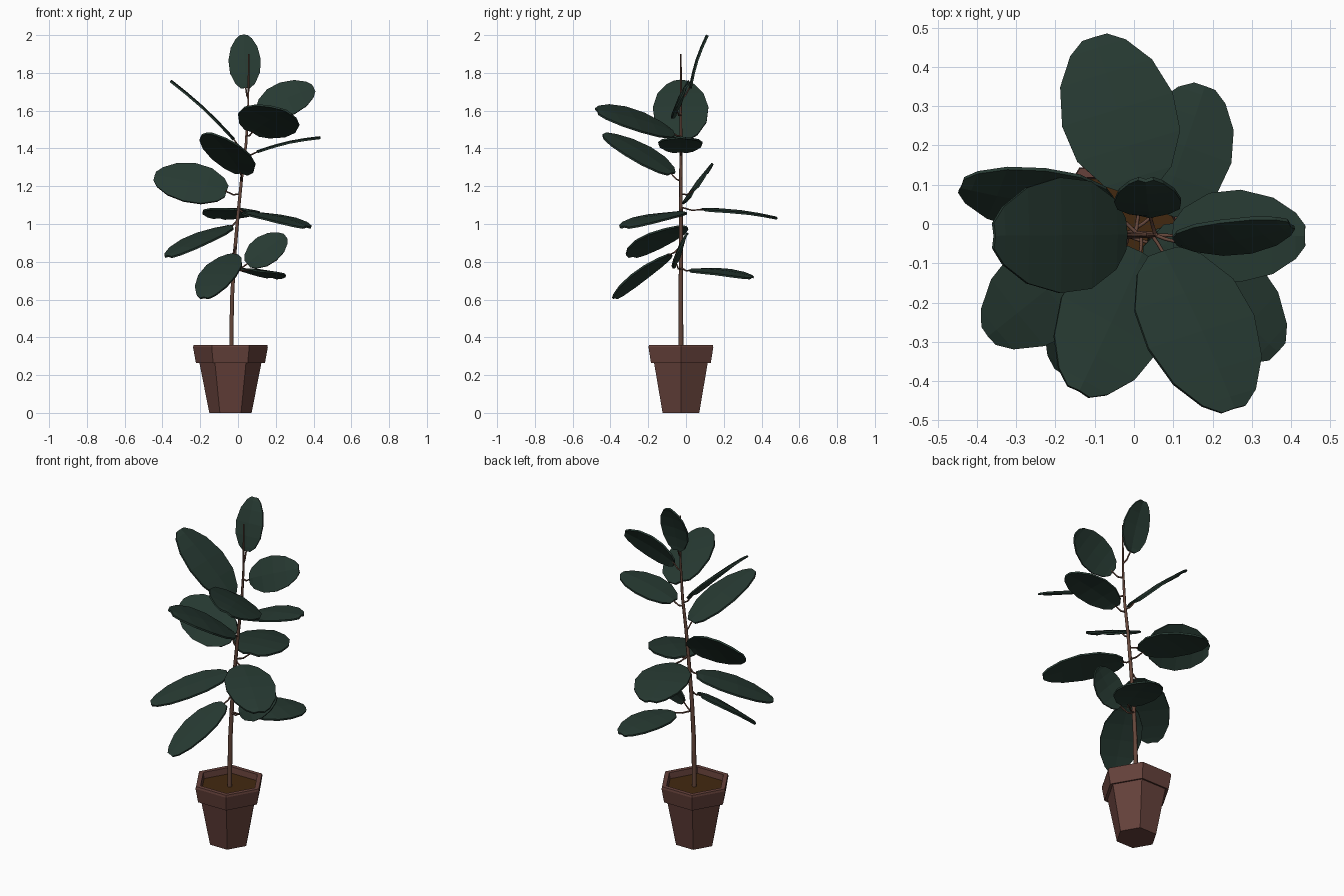
import bpy, bmesh, math
from mathutils import Vector

if "Cube" in bpy.data.objects:
    bpy.data.objects.remove(bpy.data.objects["Cube"])

CX, CY = -0.04, -0.027


def material(name, rgb):
    m = bpy.data.materials.new(name)
    m.diffuse_color = (*rgb, 1)
    m.use_nodes = True
    m.node_tree.nodes["Principled BSDF"].inputs["Base Color"].default_value = m.diffuse_color
    return m


LEAF = material("dark_leaf_green", (0.020, 0.042, 0.032))
CLAY = material("pot_clay", (0.13, 0.053, 0.043))
SOIL = material("soil_brown", (0.055, 0.022, 0.005))
BARK = material("bark_brown", (0.13, 0.062, 0.043))


def finish(bm, name, mat):
    bmesh.ops.recalc_face_normals(bm, faces=bm.faces)
    me = bpy.data.meshes.new(name)
    bm.to_mesh(me)
    bm.free()
    me.materials.append(mat)
    ob = bpy.data.objects.new(name, me)
    bpy.context.collection.objects.link(ob)
    return ob


def lathe(name, profile, mat, sides=6):
    """Stack of polygon rings (radius, z), capped at both ends."""
    bm = bmesh.new()
    rings = [[bm.verts.new((CX + r * math.cos(2 * math.pi * i / sides),
                            CY + r * math.sin(2 * math.pi * i / sides), z))
              for i in range(sides)] for r, z in profile]
    for a, b in zip(rings, rings[1:]):
        for i in range(sides):
            j = (i + 1) % sides
            bm.faces.new((a[i], a[j], b[j], b[i]))
    bm.faces.new(rings[0])
    bm.faces.new(rings[-1])
    return finish(bm, name, mat)


def tube(name, points, mat):
    """Six-sided tapered tube through (point, radius) pairs."""
    cu = bpy.data.curves.new(name, 'CURVE')
    cu.dimensions = '3D'
    cu.bevel_depth = 1.0
    cu.bevel_resolution = 1
    cu.use_fill_caps = True
    sp = cu.splines.new('POLY')
    sp.points.add(len(points) - 1)
    for p, (co, r) in zip(sp.points, points):
        p.co = (*co, 1)
        p.radius = r
    cu.materials.append(mat)
    ob = bpy.data.objects.new(name, cu)
    bpy.context.collection.objects.link(ob)
    bpy.ops.object.select_all(action='DESELECT')
    ob.select_set(True)
    bpy.context.view_layer.objects.active = ob
    bpy.ops.object.convert(target='MESH')


# Hexagonal pot with rim, and the soil inside it
lathe("pot", [(0.112, 0), (0.165, 0.27), (0.183, 0.265), (0.198, 0.348),
              (0.195, 0.36), (0.168, 0.36), (0.16, 0.30)], CLAY)
lathe("soil", [(0.158, 0.302), (0.163, 0.325)], SOIL)

# Leaning trunk: (x, z, radius)
TRUNK = [(-0.036, 0.30, 0.013), (-0.032, 0.60, 0.012), (-0.02, 0.82, 0.011),
         (0.0, 1.05, 0.010), (0.02, 1.25, 0.009), (0.042, 1.42, 0.008),
         (0.054, 1.62, 0.006), (0.057, 1.90, 0.004)]
tube("trunk", [(Vector((x, CY, z)), r) for x, z, r in TRUNK], BARK)


def trunk_at(z):
    for (x0, z0, _), (x1, z1, _) in zip(TRUNK, TRUNK[1:]):
        if z <= z1:
            return Vector((x0 + (x1 - x0) * (z - z0) / (z1 - z0), CY, z))


# Half-width of a leaf along its length
OUTLINE = [(0, 0.28), (0.08, 0.60), (0.28, 0.93), (0.52, 1.0),
           (0.76, 0.83), (0.93, 0.50), (1, 0.22)]


def leaf(name, base, tip, side):
    base, tip, side = Vector(base), Vector(tip), Vector(side)
    axis = tip - base
    width = side.length
    side = (side - side.project(axis)).normalized() * width
    up = axis.cross(side).normalized()
    if up.z < 0:
        up.negate()
    bm = bmesh.new()
    rows = []
    for t, w in OUTLINE:
        c = base + axis * t + up * 0.012 * math.sin(math.pi * t)
        rows.append([bm.verts.new(c + side * w * s - up * 0.006 * abs(s))
                     for s in (-1, 0, 1)])
    for a, b in zip(rows, rows[1:]):
        for i in (0, 1):
            bm.faces.new((a[i], a[i + 1], b[i + 1], b[i]))
    ob = finish(bm, name, LEAF)
    mod = ob.modifiers.new("thickness", 'SOLIDIFY')
    mod.thickness = 0.01
    mod.offset = 0
    # Curved stalk from trunk to leaf base
    start = trunk_at(base.z - 0.2 * axis.z)
    mid = (start + base) / 2 - Vector((0, 0, 0.012))
    tube(name + "_stalk", [(start, 0.005), (mid, 0.0045),
                           (base + axis * 0.04, 0.004)], BARK)


# Leaves: base, tip, half-width vector
LEAVES = [
    ((0.04, 0.02, 1.72), (0.03, 0.11, 2.0), (0.085, 0, 0)),
    ((0.11, -0.05, 1.60), (0.40, -0.005, 1.72), (-0.03, 0.04, 0.085)),
    ((0.075, -0.07, 1.49), (0.255, -0.47, 1.60), (0.125, 0.06, -0.07)),
    ((0.10, -0.03, 1.385), (0.435, -0.03, 1.46), (0, 0.117, 0)),
    ((-0.02, -0.027, 1.45), (-0.355, -0.03, 1.76), (0, 0.147, 0)),
    ((0.02, -0.075, 1.27), (-0.14, -0.425, 1.48), (0.125, -0.065, -0.02)),
    ((-0.06, 0.04, 1.175), (-0.44, 0.095, 1.255), (0.03, 0.075, 0.10)),
    ((0.02, 0.09, 1.08), (-0.10, 0.475, 1.035), (0.14, 0.045, -0.01)),
    ((0.05, -0.03, 1.065), (0.365, -0.325, 0.985), (0.09, 0.1, 0)),
    ((-0.05, -0.03, 0.99), (-0.37, -0.285, 0.83), (0.085, -0.1, 0)),
    ((-0.03, -0.09, 0.84), (-0.18, -0.38, 0.61), (0.1, -0.05, 0)),
    ((0.05, -0.055, 0.79), (0.25, -0.005, 0.935), (-0.05, 0.03, 0.06)),
    ((0.07, 0.03, 0.76), (0.18, 0.35, 0.72), (0.12, -0.04, -0.012)),
]
for n, (b, t, s) in enumerate(LEAVES):
    leaf(f"leaf_{n + 1}", b, t, s)
